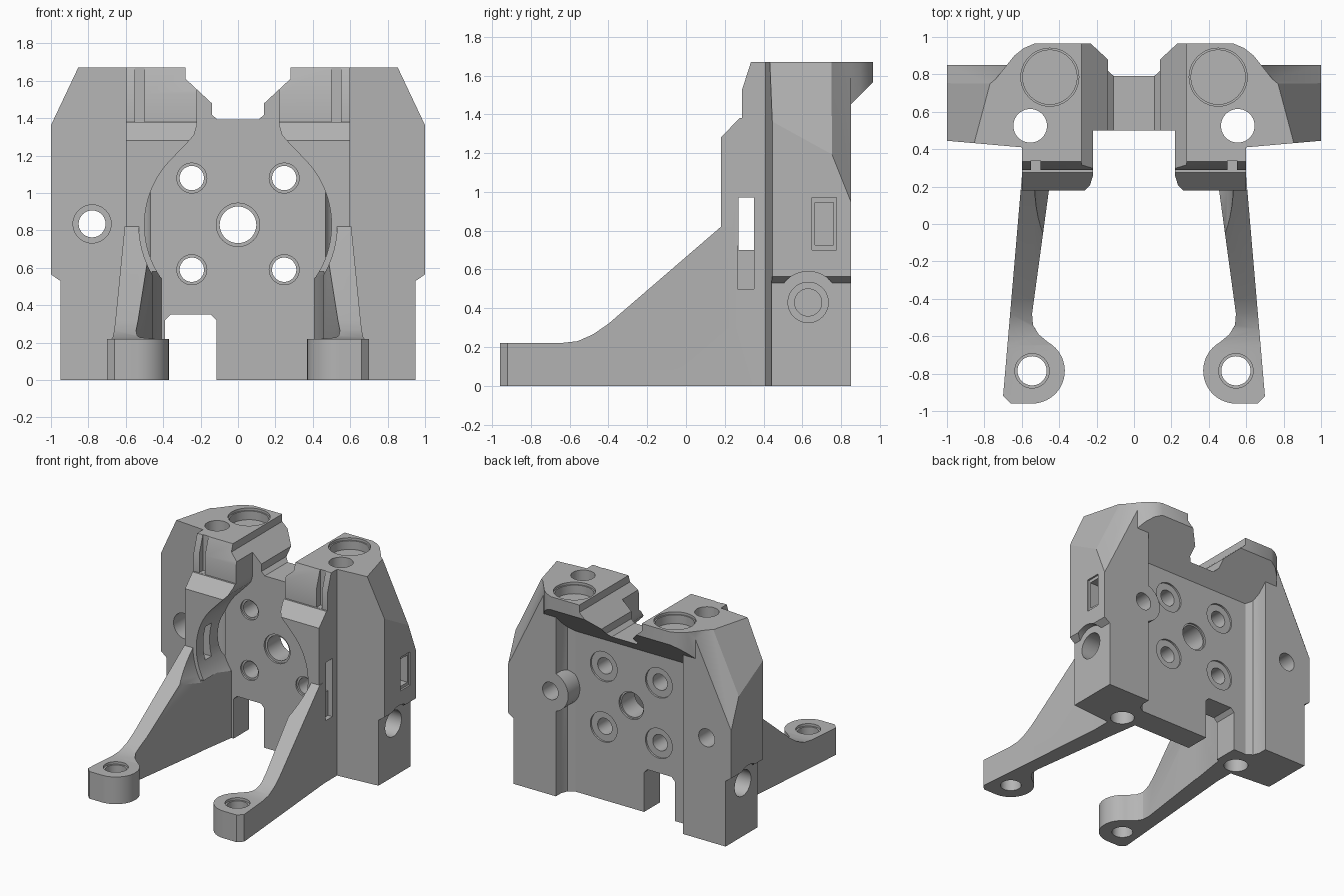
import bpy, bmesh, math
from mathutils import Vector

if "Cube" in bpy.data.objects:
    bpy.data.objects.remove(bpy.data.objects["Cube"])

grey = bpy.data.materials.new("plain grey")
grey.use_nodes = True
grey.diffuse_color = (0.46, 0.46, 0.46, 1)
grey.node_tree.nodes["Principled BSDF"].inputs["Base Color"].default_value = grey.diffuse_color


def link(name, bm):
    bmesh.ops.recalc_face_normals(bm, faces=bm.faces)
    mesh = bpy.data.meshes.new(name)
    bm.to_mesh(mesh)
    bm.free()
    mesh.materials.append(grey)
    ob = bpy.data.objects.new(name, mesh)
    bpy.context.collection.objects.link(ob)
    return ob


def prism(name, axis, pts, lo, hi):
    """Extrude a 2D outline along an axis; the outline uses the other two axes in order."""
    place = {"x": lambda a, b, d: (d, a, b), "y": lambda a, b, d: (a, d, b),
             "z": lambda a, b, d: (a, b, d)}[axis]
    bm = bmesh.new()
    ends = [[bm.verts.new(place(a, b, d)) for a, b in pts] for d in (lo, hi)]
    n = len(pts)
    for i in range(n):
        j = (i + 1) % n
        bm.faces.new((ends[0][i], ends[0][j], ends[1][j], ends[1][i]))
    bm.faces.new(ends[0])
    bm.faces.new(ends[1])
    return link(name, bm)


def arc(a, b, r, start=0, end=360, n=40):
    steps = n if end - start == 360 else n + 1
    angles = [math.radians(start + (end - start) * i / n) for i in range(steps)]
    return [(a + r * math.cos(t), b + r * math.sin(t)) for t in angles]


def rect(a0, a1, b0, b1):
    return [(a0, b0), (a1, b0), (a1, b1), (a0, b1)]


def flip(pts, s):
    return [(s * a, b) for a, b in pts]


def both(pts):
    return pts + flip(pts, -1)[::-1]


def boolean(target, tool, op):
    mod = target.modifiers.new("join", "BOOLEAN")
    mod.operation, mod.object, mod.solver = op, tool, "EXACT"
    bpy.context.view_layer.objects.active = target
    bpy.ops.object.modifier_apply(modifier=mod.name)
    bpy.data.objects.remove(tool)


# Back plate with two side wings, in plan
body = prism("mount_bracket", "z", both([
    (0.4, 0.53), (0.42, 0.41), (0.6, 0.41), (1, 0.445), (1, 0.85),
    (0.57, 0.85), (0.57, 0.78), (0.55, 0.73), (0.5, 0.7)]), 0, 1.67)

# Sloping shoulders of the wings
bm = bmesh.new()
bm.from_mesh(body.data)
for s in (-1, 1):
    for tri in (((0.85, 0.45, 1.67), (1, 0.45, 1.36), (0.77, 0.75, 1.67)),
                ((0.77, 0.75, 1.67), (1, 0.75, 1.2), (1, 0.85, 0.95))):
        a, b, c = (Vector((s * x, y, z)) for x, y, z in tri)
        no = (b - a).cross(c - a)
        no *= 1 if no.z > 0 else -1
        bmesh.ops.bisect_plane(bm, geom=bm.verts[:] + bm.edges[:] + bm.faces[:],
                               plane_co=a, plane_no=no, clear_outer=True)
        bmesh.ops.holes_fill(bm, edges=[e for e in bm.edges if e.is_boundary])
bmesh.ops.recalc_face_normals(bm, faces=bm.faces)
bm.to_mesh(body.data)
bm.free()

# Overhanging top caps
cap = prism("top_cap", "x", [
    (0.64, 1.24), (0.965, 1.565), (0.965, 1.67), (0.335, 1.67),
    (0.29, 1.53), (0.29, 1.3), (0.64, 1.3)], -0.9, 0.9)
cap_plan = prism("cap_plan", "z", both([
    (0.6, 0.2), (0.6, 0.45), (0.78, 0.6), (0.76, 0.75), (0.68, 0.85),
    (0.64, 0.9), (0.59, 0.94), (0.52, 0.97)]), 1, 2)
boolean(cap, cap_plan, "INTERSECT")
boolean(body, cap, "UNION")

# Front block that holds the round pocket
boolean(body, prism("front_block", "x", [
    (0.18, 0), (0.18, 1.28), (0.275, 1.38), (0.56, 1.38), (0.56, 0)], -0.6, 0.6), "UNION")

# Nut boss on the back of one wing
boss = arc(0.62, 0.84, 0.16, 90, 270, 16) + [(0.7, 0.68), (0.7, 1.0)]
boolean(body, prism("nut_boss", "y", boss, 0.65, 0.85), "UNION")

# Pocket, neck and open lower bay in front of the plate
pocket = arc(0, 0.83, 0.5, -90, 46, 36) + [(0.27, 1.27), (0.235, 1.31), (0.22, 1.36), (0.22, 1.6)]
boolean(body, prism("pocket_cut", "y", both(pocket[1:]), -0.2, 0.5), "DIFFERENCE")
boolean(body, prism("bay_cut", "z", both([(0.41, 0.5), (0.46, 0.17)]), -0.2, 0.58), "DIFFERENCE")

# Stepped gap between the caps
boolean(body, prism("gap_cut", "y", both([
    (0.11, 1.392), (0.14, 1.42), (0.14, 1.48), (0.28, 1.61), (0.28, 1.9)]), -0.2, 1.2), "DIFFERENCE")

# Cable notch under the plate
boolean(body, prism("notch_cut", "y", [
    (-0.39, -0.1), (-0.115, -0.1), (-0.115, 0.32), (-0.145, 0.35), (-0.36, 0.35), (-0.39, 0.32)],
    0.3, 1), "DIFFERENCE")

# Legs with round feet
for s in (-1, 1):
    leg = prism("leg", "x", [
        (0.45, 0), (0.45, 0.82), (0.18, 0.82), (-0.4, 0.32), (-0.48, 0.265),
        (-0.56, 0.23), (-0.65, 0.22), (-1, 0.22), (-1, 0)], s * 0.2, s * 0.9)
    foot = arc(0.545, -0.785, 0.175, 120, 270, 28)
    plan = [(0.48, 0.43), (0.455, 0.18), (0.545, -0.48), (0.54, -0.54), (0.51, -0.59)]
    plan += foot + [(0.66, -0.96), (0.7, -0.92), (0.6, 0.25), (0.6, 0.43)]
    boolean(leg, prism("leg_plan", "z", flip(plan, s), -1, 1), "INTERSECT")
    # Round relief that continues the pocket across the leg
    boolean(leg, prism("leg_relief", "y", arc(0, 0.83, 0.53, n=72), -0.3, 0.5), "DIFFERENCE")
    boolean(leg, prism("foot_hole", "z", arc(s * 0.545, -0.785, 0.078), -1, 1), "DIFFERENCE")
    boolean(leg, prism("foot_sink", "z", arc(s * 0.545, -0.785, 0.092), 0.2, 1), "DIFFERENCE")
    boolean(body, leg, "UNION")

# Plate holes, counterbored at the back
holes = [(x, z, 0.065, 0.08, 0.12) for x in (-0.247, 0.247) for z in (0.59, 1.08)]
for x, z, r, front, back in holes + [(0, 0.83, 0.098, 0.116, 0.11)]:
    boolean(body, prism("bolt_hole", "y", arc(x, z, r), 0.3, 0.8), "DIFFERENCE")
    boolean(body, prism("front_sink", "y", arc(x, z, front), 0.3, 0.515), "DIFFERENCE")
    boolean(body, prism("back_sink", "y", arc(x, z, back), 0.685, 0.8), "DIFFERENCE")

for s in (-1, 1):
    # Rod and screw holes from above
    boolean(body, prism("rod_hole", "z", arc(s * 0.45, 0.785, 0.145), 1.58, 2), "DIFFERENCE")
    boolean(body, prism("rod_rim", "z", arc(s * 0.45, 0.785, 0.155), 1.65, 2), "DIFFERENCE")
    boolean(body, prism("screw_hole", "z", arc(s * 0.555, 0.525, 0.09), -1, 2), "DIFFERENCE")
    # Recessed lower flank with an arch around the side hole
    lo, hi = sorted((s * 0.95, s * 1.2))
    boolean(body, prism("flank_cut", "y", flip([
        (0.95, -0.1), (1.1, -0.1), (1.1, 0.62), (1, 0.565), (0.95, 0.53)], s), 0, 1.2), "DIFFERENCE")
    boolean(body, prism("arch_cut", "x", arc(0.63, 0.43, 0.16), lo, hi), "DIFFERENCE")
    boolean(body, prism("side_hole", "x", arc(0.63, 0.43, 0.07), s * 0.66, s * 1.2), "DIFFERENCE")
    boolean(body, prism("side_sink", "x", arc(0.63, 0.43, 0.104), s * 0.8, s * 1.2), "DIFFERENCE")
    # Slots through the pocket walls and grooves above them
    boolean(body, prism("wall_slot", "x", rect(0.27, 0.35, 0.7, 0.97), s * 0.3, s * 0.8), "DIFFERENCE")
    boolean(body, prism("blind_slot", "x", rect(0.265, 0.35, 0.5, 0.72), s * 0.56, s * 0.8), "DIFFERENCE")
    boolean(body, prism("groove", "z", flip(rect(0.5, 0.55, 0.2, 0.34), s), 1.381, 2), "DIFFERENCE")

# Wing details: through hole, blind hole and window
boolean(body, prism("wing_hole", "y", arc(-0.78, 0.835, 0.072), 0, 1), "DIFFERENCE")
boolean(body, prism("wing_sink", "y", arc(-0.78, 0.835, 0.102), 0, 0.6), "DIFFERENCE")
boolean(body, prism("boss_hole", "y", arc(0.62, 0.84, 0.07), 0.62, 1), "DIFFERENCE")
boolean(body, prism("window", "x", rect(0.65, 0.775, 0.7, 0.97), 0.985, 1.2), "DIFFERENCE")
boolean(body, prism("window_deep", "x", rect(0.665, 0.76, 0.725, 0.945), 0.8, 1.2), "DIFFERENCE")

# Clean shading
bpy.ops.object.select_all(action="DESELECT")
body.select_set(True)
bpy.context.view_layer.objects.active = body
bpy.ops.object.shade_smooth_by_angle(angle=math.radians(25))
